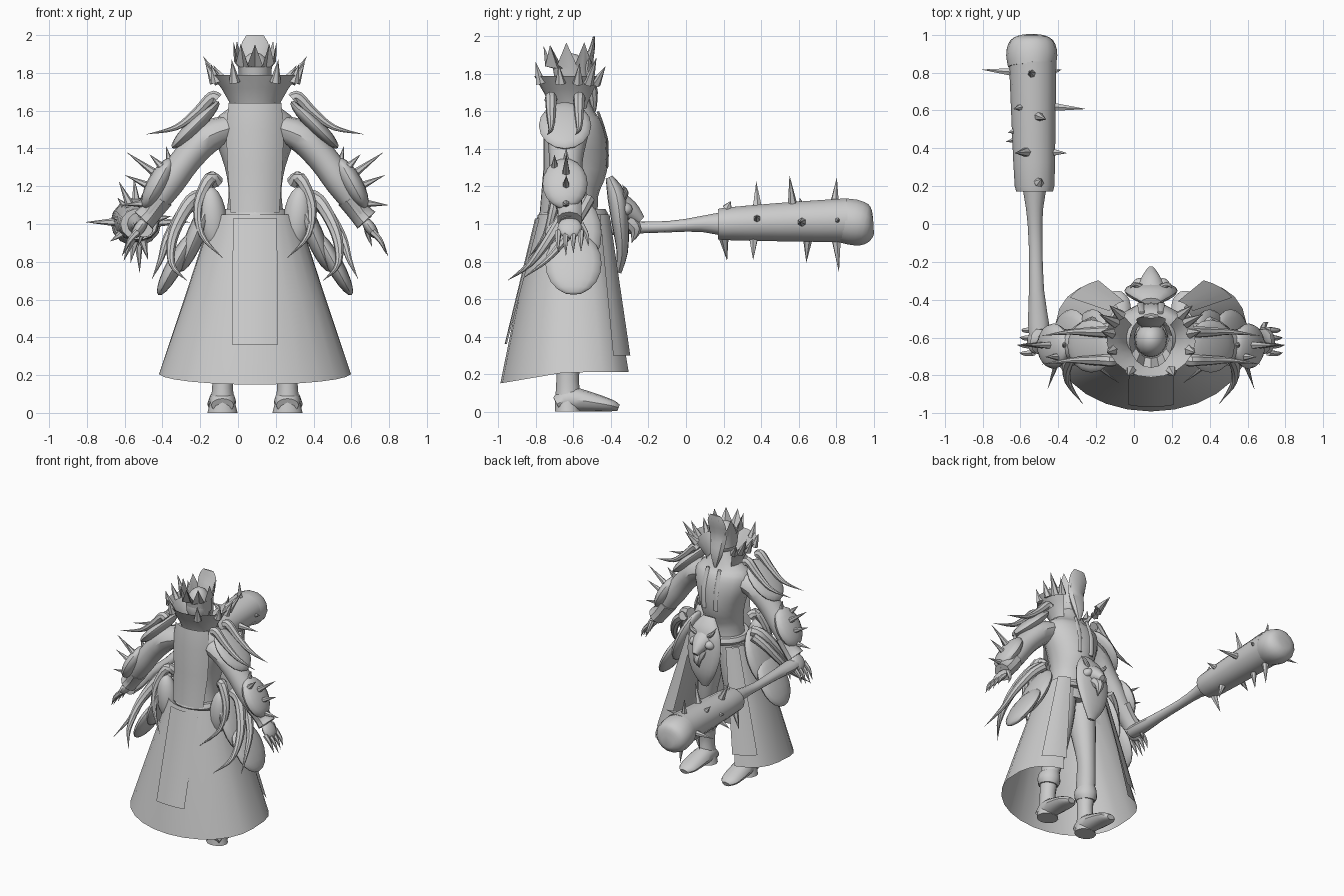
import bpy, bmesh, math
from mathutils import Vector, Euler

cube = bpy.data.objects.get("Cube")
if cube:
    bpy.data.objects.remove(cube)

grey = bpy.data.materials.new("plain grey")
grey.use_nodes = True
TONE = (0.6, 0.6, 0.6, 1)
grey.diffuse_color = TONE
grey.node_tree.nodes["Principled BSDF"].inputs["Base Color"].default_value = TONE
CX, CY = 0.09, -0.6          # axis of the figure
made = []


def finish(name, bm, closed=True):
    if closed:
        bmesh.ops.recalc_face_normals(bm, faces=bm.faces)
    me = bpy.data.meshes.new(name)
    bm.to_mesh(me)
    bm.free()
    me.materials.append(grey)
    ob = bpy.data.objects.new(name, me)
    bpy.context.collection.objects.link(ob)
    made.append(ob)
    return ob


def at(s, u, y, z):
    """Point at distance u from the figure axis on side s."""
    return Vector((CX + s * u, y, z))


def smooth_path(keys, steps):
    """Catmull-Rom through (point, a, b) keys."""
    vals = [list(p) + [a, b] for p, a, b in keys]
    vals = [vals[0]] + vals + [vals[-1]]
    out = []
    for i in range(1, len(vals) - 2):
        for k in range(steps):
            t = k / steps
            out.append([0.5 * (2 * q + (r - p) * t + (2 * p - 5 * q + 4 * r - w) * t * t
                               + (3 * q - p - 3 * r + w) * t ** 3)
                        for p, q, r, w in zip(*vals[i - 1:i + 3])])
    out.append(vals[-1])
    return [(Vector(v[:3]), max(v[3], 0.001), max(v[4], 0.001)) for v in out]


def loft(name, keys, sides=12, steps=3, ref=(0, 1, 0)):
    """Closed tube through keys (point, half width, half depth)."""
    path = smooth_path(keys, steps)
    bm, rings = bmesh.new(), []
    for i, (p, a, b) in enumerate(path):
        t = (path[min(i + 1, len(path) - 1)][0] - path[max(i - 1, 0)][0]).normalized()
        side = t.cross(Vector(ref)).normalized()
        up = side.cross(t)
        rings.append([bm.verts.new(p + side * a * math.cos(w) + up * b * math.sin(w))
                      for w in (2 * math.pi * k / sides for k in range(sides))])
    for r, q in zip(rings, rings[1:]):
        for k in range(sides):
            j = (k + 1) % sides
            bm.faces.new((r[k], r[j], q[j], q[k]))
    bm.faces.new(rings[0])
    bm.faces.new(rings[-1])
    return finish(name, bm)


def horn(name, pts, r, sides=8):
    """Curved horn, thick in the first half, tapering to a point."""
    n = len(pts) - 1
    return loft(name, [(p, r * (1 - (i / n) ** 2), r * (1 - (i / n) ** 2))
                       for i, p in enumerate(pts)], sides, 4, (0.1, 1, 0.2))


def spike(name, base, tip, r=0.02):
    base, tip = Vector(base), Vector(tip)
    bm = bmesh.new()
    bmesh.ops.create_cone(bm, cap_ends=True, segments=6, radius1=r, radius2=0,
                          depth=(tip - base).length)
    bm.transform((tip - base).to_track_quat('Z', 'Y').to_matrix().to_4x4())
    bmesh.ops.translate(bm, verts=bm.verts, vec=(base + tip) / 2)
    return finish(name, bm)


def ball(name, loc, size, tilt=0):
    """Ellipsoid, tilted about the y axis."""
    bm = bmesh.new()
    bmesh.ops.create_uvsphere(bm, u_segments=16, v_segments=10, radius=1)
    bmesh.ops.scale(bm, verts=bm.verts, vec=size)
    bm.transform(Euler((0, tilt, 0)).to_matrix().to_4x4())
    bmesh.ops.translate(bm, verts=bm.verts, vec=loc)
    return finish(name, bm)


def sheet(name, rows, n=20, dip=0, zig=0, square=1):
    """Open wrap: rows of (z, centre y, rx, ry, start, end), degrees from +y."""
    bm, grid = bmesh.new(), []
    for i, (z, cy, rx, ry, a, b) in enumerate(rows):
        line, last = [], i == len(rows) - 1
        for k in range(n + 1):
            w = math.radians(a + (b - a) * k / n)
            sx, cs = math.sin(w), math.cos(w)
            if cs > 0:                       # boxier front half
                sx, cs = math.copysign(abs(sx) ** square, sx), cs ** square
            h = z - (dip * max(0, -cs) + zig * (k % 2) if last else 0)
            line.append(bm.verts.new((CX + rx * sx, cy + ry * cs, h)))
        grid.append(line)
    for r, q in zip(grid, grid[1:]):
        for k in range(n):
            bm.faces.new((r[k], r[k + 1], q[k + 1], q[k]))
    return finish(name, bm, False)


def column(name, rows, sides=16):
    return loft(name, [((CX, y, z), a, b) for z, y, a, b in rows], sides)


# Torso, neck, belt and head
column("torso", [(0.95, CY, .17, .14), (1.15, CY, .14, .13), (1.3, -.58, .16, .16),
                 (1.45, -.58, .21, .16), (1.55, CY, .21, .14), (1.63, CY, .12, .1), (1.72, CY, .06, .06)])
column("belt", [(1.03, CY, .17, .17), (1.05, CY, .185, .185), (1.08, CY, .17, .17)])
ball("head", (CX, -.61, 1.78), (.085, .095, .13))
column("face_mask", [(1.6, -.49, .008, .01), (1.7, -.5, .05, .03), (1.83, -.525, .07, .03),
                     (1.94, -.5, .075, .015), (2.0, -.49, .045, .006)], 8)
sheet("crown", [(1.74, CY, .085, .095, 15, 345), (1.83, -.61, .09, .1, 15, 345),
                (1.97, -.62, .115, .14, 15, 345)], 16, 0.02, 0.11)

# Cloth: skirt, coat flaps, back panels
sheet("skirt", [(1.05, CY, .23, .19, 40, 320), (.62, -.62, .37, .275, 32, 328),
                (.21, -.637, .51, .353, 25, 335)], 22, 0.06, 0, 0.65)
for a, b in ((25, 56), (304, 335)):
    sheet("coat_flap", [(1.05, CY, .25, .205, a, b), (.3, -.635, .485, .36, a, b)], 4, square=0.65)
sheet("back_panel", [(1.03, CY, .25, .205, 152, 208), (.36, -.63, .46, .337, 165, 195)], 4)
sheet("spine_panel", [(1.06, CY, .2, .18, 140, 220), (1.3, CY, .19, .16, 130, 230),
                      (1.5, CY, .2, .16, 130, 230), (1.64, -.62, .17, .12, 125, 235)], 8)

# Flared collar with spikes, longest at the open corners
sheet("collar", [(1.59, -.61, .12, .1, 50, 310), (1.65, -.61, .14, .12, 48, 312),
                 (1.72, -.61, .18, .16, 46, 314), (1.79, -.61, .235, .2, 44, 316)], 16, square=0.8)
for deg, reach, top in ((48, 1.35, 1.84), (62, 1.42, 1.89), (80, 1.22, 1.86), (108, 1.12, 1.85), (150, 1.12, 1.87)):
    w = math.radians(deg)
    for s in (-1, 1):
        spike("collar_spike", at(s, .215 * math.sin(w), -.61 + .19 * math.cos(w), 1.75),
              at(s, .22 * reach * math.sin(w), -.61 + .2 * reach * math.cos(w), top), .03)

for s in (-1, 1):
    # Legs and boots
    loft("leg", [(at(s, .08, -.58, 1.02), .1, .11), (at(s, .1, -.57, .8), .09, .1),
                 (at(s, .13, -.57, .55), .065, .07), (at(s, .16, -.61, .38), .065, .075),
                 (at(s, .17, -.63, .2), .055, .06), (at(s, .172, -.63, .1), .058, .065),
                 (at(s, .172, -.63, 0), .08, .07)])
    loft("boot_cuff", [(at(s, .17, -.625, .26), .065, .075), (at(s, .168, -.62, .3), .08, .085),
                       (at(s, .165, -.62, .35), .07, .08)])
    loft("foot", [(at(s, .172, -.69, .04), .06, .04), (at(s, .172, -.62, .065), .07, .065),
                  (at(s, .177, -.5, .05), .075, .05), (at(s, .18, -.4, .032), .065, .032),
                  (at(s, .18, -.36, .02), .03, .018)], ref=(0, 0, 1))
    # Arms and hands
    loft("arm", [(at(s, .12, -.61, 1.51), .07, .1), (at(s, .25, -.63, 1.46), .085, .105),
                 (at(s, .36, -.64, 1.345), .08, .09), (at(s, .45, -.64, 1.22), .078, .085),
                 (at(s, .53, -.63, 1.1), .06, .065), (at(s, .585, -.62, 1.02), .04, .05)])
    loft("cuff", [(at(s, .5, -.63, 1.14), .07, .08), (at(s, .555, -.62, 1.06), .06, .065),
                  (at(s, .59, -.62, 1.02), .065, .07)], 10, 2)
    ball("palm", at(s, .61, -.62, .98), (.03, .065, .065), -s * .6)
    for k in range(4):
        y = -.68 + .04 * k
        horn("finger", [at(s, .62, y, .96), at(s, .665, y * 1.02 + .01, .91),
                        at(s, .705 - .01 * abs(k - 1), y, .83 + .012 * abs(k - 1))], .018, 6)
    horn("thumb", [at(s, .59, -.56, 1.0), at(s, .6, -.53, .94), at(s, .62, -.52, .88)], .018, 6)
    # Spiked forearm guard
    ball("forearm_guard", at(s, .515, -.645, 1.215), (.055, .12, .15), -s * .5)
    for y, u0, z0, u1, z1 in ((-.64, .45, 1.32, .47, 1.41), (-.7, .49, 1.3, .56, 1.37),
                              (-.64, .53, 1.27, .68, 1.38), (-.64, .56, 1.2, .69, 1.26),
                              (-.64, .58, 1.11, .71, 1.1)):
        spike("guard_spike", at(s, u0, y, z0), at(s, u1, y * 1.06 + .04, z1), .022)
    # Shoulder plates and horns
    ball("shoulder_plate", at(s, .315, -.645, 1.525), (.175, .14, .04), s * .78)
    for y in (-.72, -.57):
        horn("shoulder_horn", [at(s, .2, y, 1.66), at(s, .23, y, 1.67), at(s, .31, y, 1.59),
                               at(s, .42, y, 1.51), at(s, .575, y - .02, 1.475)], .034)
    # Hip plates, tassets and tusks
    ball("hip_plate", at(s, .225, -.67, 1.03), (.075, .07, .17), s * .1)
    ball("upper_tasset", at(s, .31, CY, .95), (.05, .15, .22), -s * .4)
    ball("lower_tasset", at(s, .42, -.6, .79), (.045, .15, .19), -s * .5)
    horn("inner_tusk", [at(s, .2, -.62, 1.22), at(s, .24, -.66, 1.24), at(s, .3, -.7, 1.1),
                        at(s, .28, -.75, .94), at(s, .17, -.84, .82)], .036)
    horn("middle_tusk", [at(s, .26, -.56, 1.15), at(s, .34, -.6, 1.12), at(s, .43, -.71, .95),
                         at(s, .44, -.83, .79), at(s, .36, -.95, .7)], .04)
    horn("outer_tusk", [at(s, .3, -.52, 1.13), at(s, .38, -.56, 1.06), at(s, .46, -.64, .93),
                        at(s, .5, -.74, .81), at(s, .545, -.87, .71)], .034)
    # Chest ribbons and skull features
    loft("chest_ribbon", [(at(s, .05, -.47, 1.6), .015, .008), (at(s, .055, -.42, 1.45), .018, .006),
                          (at(s, .05, -.42, 1.3), .018, .006)], 6, 2)
    ball("skull_cheek", at(s, .06, -.335, 1.08), (.045, .05, .035), s * .5)
    horn("skull_horn", [at(s, .04, -.34, 1.13), at(s, .09, -.32, 1.17), at(s, .11, -.34, 1.21)], .018)

# Skull shield hanging at the front of the belt
column("skull_shield", [(.74, -.36, .03, .015), (.85, -.34, .1, .03), (1.0, -.35, .14, .045),
                        (1.15, -.37, .12, .05), (1.25, -.41, .05, .02)])
loft("skull_snout", [((CX, -.37, 1.1), .09, .08), ((CX, -.3, 1.07), .06, .055),
                     ((CX, -.24, 1.02), .02, .025)], ref=(0, 0, 1))
horn("skull_jaw", [(CX, -.31, 1.02), (CX, -.27, .97), (CX, -.29, .9)], .045)


# Great club held forward, with spikes
def shaft(name, rows, sides):
    loft(name, [((x, y, z), a, b) for y, x, z, a, b in rows], sides, 2, (0, 0, 1))


shaft("club_handle", [(-.62, -.5, .97, .05, .04), (-.52, -.505, .97, .055, .04), (-.35, -.515, .98, .04, .035),
                      (-.1, -.52, .985, .036, .03), (.08, -.525, 1.0, .045, .042), (.22, -.525, 1.0, .07, .07)], 12)
shaft("club_body", [(.18, -.525, 1.0, .09, .08), (.2, -.525, 1.0, .105, .088), (.5, -.53, 1.01, .115, .105),
                    (.86, -.535, 1.02, .125, .12)], 14)
shaft("club_cap", [(.83, -.54, 1.02, .125, .12), (.89, -.54, 1.01, .135, .125), (.95, -.54, .995, .125, .115),
                   (.985, -.54, .99, .095, .085), (1.0, -.54, .99, .05, .045)], 14)
for y, deg, length in ((.22, 70, .12), (.38, 115, .24), (.57, 75, .26), (.79, 95, .24), (.8, 180, .28),
                       (.8, 5, .15), (.62, 0, .28), (.38, 10, .18), (.2, 250, .22), (.36, 285, .21),
                       (.65, 260, .22), (.8, 272, .27), (.5, 170, .14), (.62, 130, .17), (.45, 215, .18)):
    w = math.radians(deg)
    out = Vector((math.cos(w), 0, math.sin(w)))
    foot = Vector((-.53, y, 1.01))
    spike("club_spike", foot + out * .08, foot + out * length + Vector((0, .02 * math.sin(9 * y), 0)), .028)

# Smooth shading with sharp creases
bpy.ops.object.select_all(action='DESELECT')
for ob in made:
    ob.select_set(True)
bpy.context.view_layer.objects.active = made[0]
bpy.ops.object.shade_smooth_by_angle(angle=math.radians(35))
